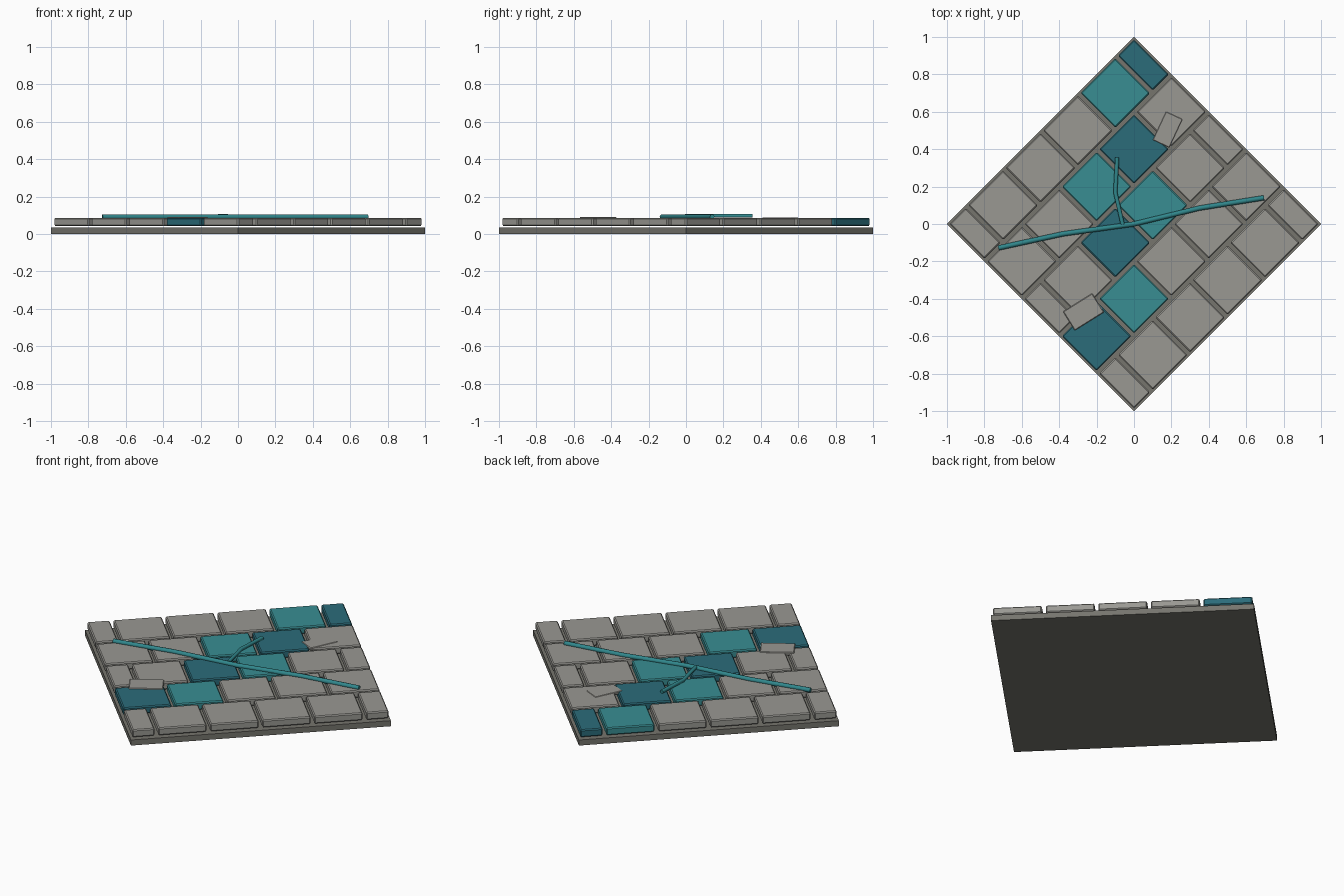
import bpy
import math

if "Cube" in bpy.data.objects:
    bpy.data.objects.remove(bpy.data.objects["Cube"])

R2 = math.sqrt(2)
CELL = R2 / 5      # row width and stone pitch
GAP = 0.021        # joint between stones


def material(name, rgb):
    m = bpy.data.materials.new(name)
    m.diffuse_color = (*rgb, 1)
    m.use_nodes = True
    m.node_tree.nodes["Principled BSDF"].inputs["Base Color"].default_value = m.diffuse_color
    return m


STONE = material("grey stone", (0.32, 0.315, 0.29))
MORTAR = material("dark mortar", (0.18, 0.177, 0.155))
TEAL = material("teal stone", (0.04, 0.27, 0.29))
DEEP = material("deep teal stone", (0.024, 0.15, 0.195))
VEIN = material("teal vein", (0.03, 0.24, 0.26))


def block(name, x, y, z0, z1, sx, sy, angle, mat, bevel=0.0):
    bpy.ops.mesh.primitive_cube_add(size=1, location=(x, y, (z0 + z1) / 2),
                                    rotation=(0, 0, math.radians(angle)))
    ob = bpy.context.object
    ob.name = name
    ob.scale = (sx, sy, z1 - z0)
    bpy.ops.object.transform_apply(location=False, rotation=False, scale=True)
    ob.data.materials.append(mat)
    if bevel:
        mod = ob.modifiers.new("bevel", 'BEVEL')
        mod.width = bevel
        mod.segments = 1
    return ob


# Base slab, turned on its corner
block("base_slab", 0, 0, 0, 0.033, R2, R2, 45, MORTAR)

# Coloured stones as (row, stone) counted from the back left row
colours = {(0, 4): TEAL, (0, 5): DEEP, (1, 3): DEEP, (1, 2): TEAL,
           (2, 3): TEAL, (2, 2): DEEP, (3, 1): TEAL, (3, 0): DEEP}

# Running-bond paving: even rows have half stones at both ends
for row in range(5):
    v = (2 - row) * CELL
    if row % 2 == 0:
        lengths = [CELL / 2] + [CELL] * 4 + [CELL / 2]
    else:
        lengths = [CELL] * 5
    start = -R2 / 2
    for i, length in enumerate(lengths):
        u = start + length / 2
        start += length
        block(f"paving_stone_{row}_{i}", (u - v) / R2, (u + v) / R2,
              0.042, 0.086, length - GAP, CELL - GAP, 45,
              colours.get((row, i), STONE), 0.006)

# Loose flat chips lying on the paving
block("stone_chip_front", -0.27, -0.47, 0.072, 0.0905, 0.185, 0.12, 32, STONE, 0.004)
block("stone_chip_back", 0.18, 0.505, 0.07, 0.0885, 0.17, 0.1, 65, STONE, 0.004)


# Raised veins across the stones
def vein(name, points, z, radius):
    cu = bpy.data.curves.new(name, 'CURVE')
    cu.dimensions = '3D'
    cu.bevel_depth = radius
    cu.bevel_resolution = 1
    cu.use_fill_caps = True
    sp = cu.splines.new('POLY')
    sp.points.add(len(points) - 1)
    for p, (x, y) in zip(sp.points, points):
        p.co = (x, y, z, 1)
    cu.materials.append(VEIN)
    ob = bpy.data.objects.new(name, cu)
    bpy.context.collection.objects.link(ob)


vein("main_vein", [(-0.725, -0.128), (-0.38, -0.053), (0, 0),
                   (0.35, 0.085), (0.695, 0.14)], 0.091, 0.0135)
vein("branch_vein", [(-0.06, -0.005), (-0.1, 0.17), (-0.09, 0.355)], 0.096, 0.011)
